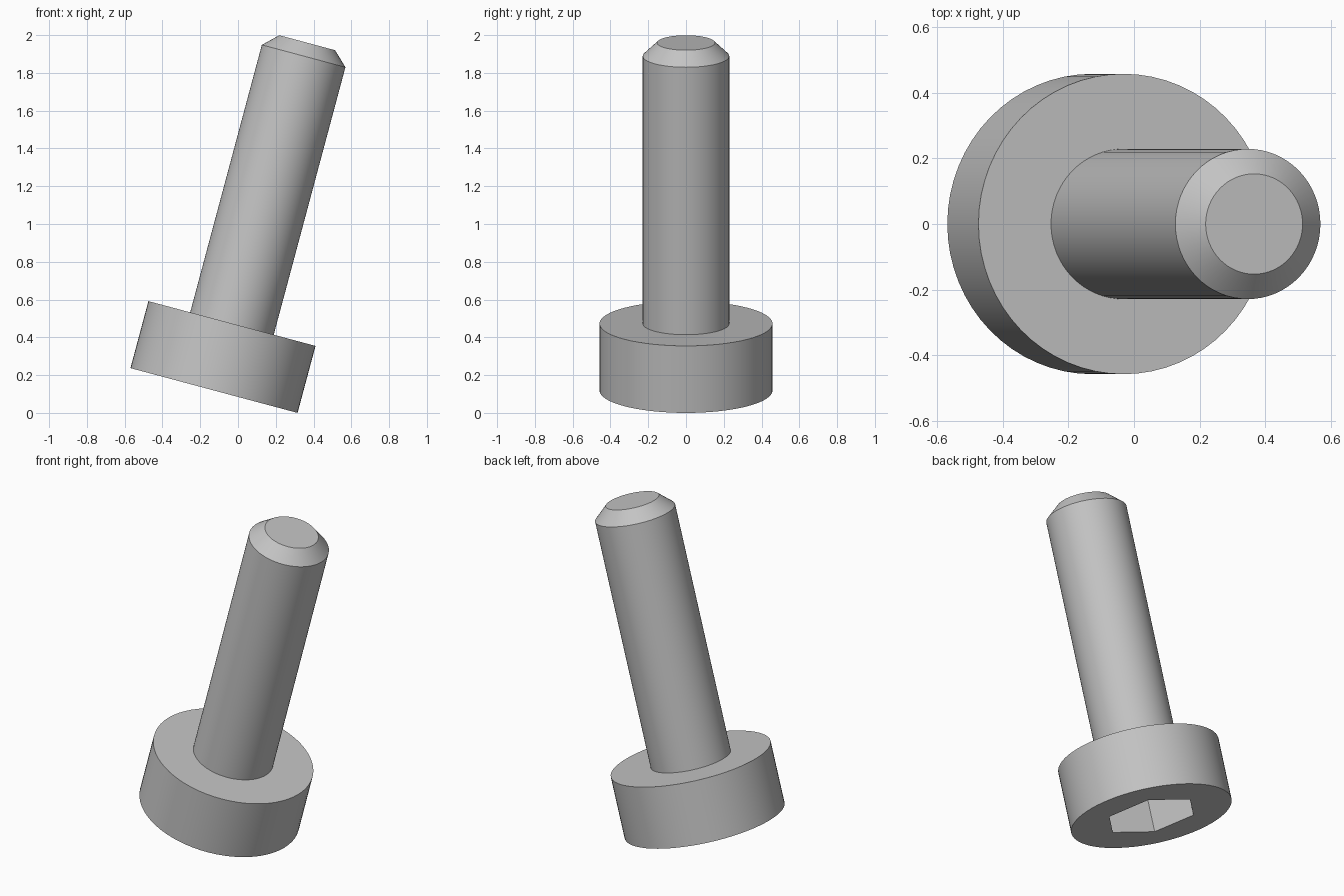
import bpy
import bmesh
from math import radians, sin, tau
from mathutils import Matrix, Vector

if "Cube" in bpy.data.objects:
    bpy.data.objects.remove(bpy.data.objects["Cube"], do_unlink=True)

SEGMENTS = 64
TILT = radians(15)
HEAD_R, HEAD_H = 0.458, 0.367
SHANK_R, SHANK_TOP = 0.229, 1.833
TIP_R, TIP_TOP = 0.153, 1.906
SOCKET_R, SOCKET_DEPTH = 0.266, 0.21

# Steel colour
steel = bpy.data.materials.new("steel_grey")
steel.use_nodes = True
colour = (0.55, 0.55, 0.55, 1)
steel.diffuse_color = colour
steel.node_tree.nodes["Principled BSDF"].inputs["Base Color"].default_value = colour


def add_object(name, bm):
    bmesh.ops.recalc_face_normals(bm, faces=bm.faces)
    mesh = bpy.data.meshes.new(name)
    bm.to_mesh(mesh)
    bm.free()
    mesh.materials.append(steel)
    obj = bpy.data.objects.new(name, mesh)
    bpy.context.collection.objects.link(obj)
    return obj


def lathe(name, profile):
    """Turn (radius, height) points about z and cap both ends."""
    bm = bmesh.new()
    rings = []
    for r, z in profile:
        rings.append([bm.verts.new(Matrix.Rotation(tau * i / SEGMENTS, 3, "Z")
                                   @ Vector((r, 0, z))) for i in range(SEGMENTS)])
    for low, high in zip(rings, rings[1:]):
        for i in range(SEGMENTS):
            j = (i + 1) % SEGMENTS
            bm.faces.new((low[i], low[j], high[j], high[i]))
    bm.faces.new(rings[0])
    bm.faces.new(rings[-1])
    return add_object(name, bm)


# Head, shank and chamfered tip turned as one piece
bolt = lathe("socket_head_bolt", [
    (HEAD_R, 0), (HEAD_R, HEAD_H), (SHANK_R, HEAD_H),
    (SHANK_R, SHANK_TOP), (TIP_R, TIP_TOP)])

# Hexagonal key socket cut into the underside of the head
bm = bmesh.new()
bmesh.ops.create_cone(bm, cap_ends=True, segments=6, radius1=SOCKET_R,
                      radius2=SOCKET_R, depth=2 * SOCKET_DEPTH)
first = bm.verts[:][0].co
bmesh.ops.rotate(bm, verts=bm.verts, cent=(0, 0, 0), matrix=Matrix.Rotation(
    radians(45) - Vector((1, 0)).angle_signed(first.xy) * -1, 3, "Z"))
cutter = add_object("socket_cutter", bm)
cutter.hide_render = True

cut = bolt.modifiers.new("key_socket", "BOOLEAN")
cut.operation = "DIFFERENCE"
cut.solver = "EXACT"
cut.object = cutter
bpy.ops.object.select_all(action="DESELECT")
bolt.select_set(True)
bpy.context.view_layer.objects.active = bolt
bpy.ops.object.modifier_apply(modifier=cut.name)
bpy.data.objects.remove(cutter, do_unlink=True)
bpy.ops.object.shade_smooth_by_angle(angle=radians(30))

# Lean the bolt on the rim of its head
bolt.rotation_euler = (0, TILT, 0)
bolt.location = (-0.127, 0, HEAD_R * sin(TILT))
